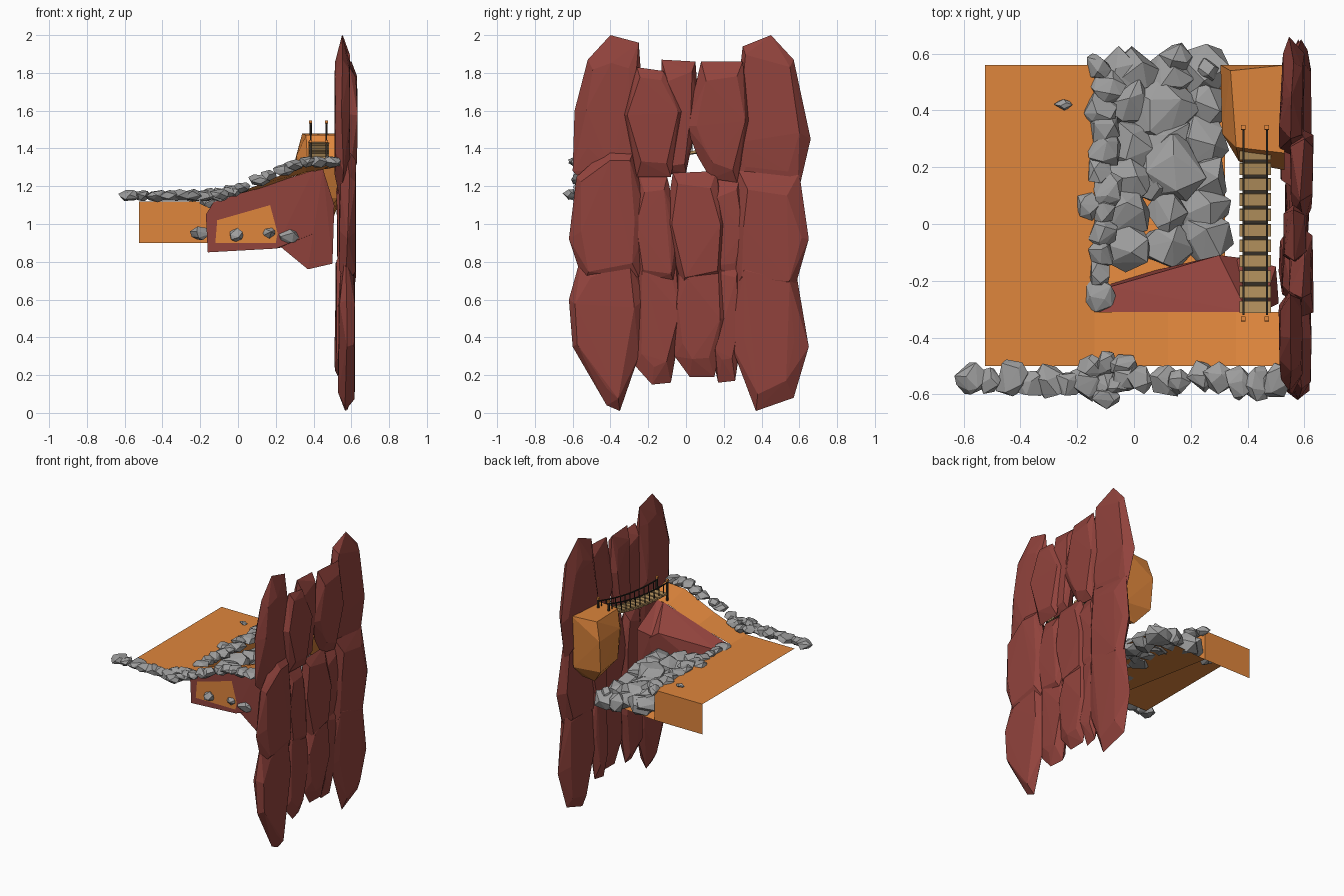
import bpy, bmesh, math, random
from mathutils import Vector, Euler

random.seed(7)
cube = bpy.data.objects.get("Cube")
if cube:
    bpy.data.objects.remove(cube)


def material(name, r, g, b):
    m = bpy.data.materials.new(name)
    m.use_nodes = True
    m.diffuse_color = (r, g, b, 1)
    m.node_tree.nodes["Principled BSDF"].inputs["Base Color"].default_value = (r, g, b, 1)
    return m


RED = material("red_stone", .285, .056, .046)
ORANGE = material("orange_sand", .74, .24, .046)
GREY = material("grey_rock", .34, .34, .34)
TAN = material("tan_wood", .5, .31, .12)
DARK = material("dark_rope", .035, .028, .02)


def finish(name, bm, mat):
    mesh = bpy.data.meshes.new(name)
    bm.to_mesh(mesh)
    bm.free()
    mesh.materials.append(mat)
    obj = bpy.data.objects.new(name, mesh)
    bpy.context.collection.objects.link(obj)
    return obj


def add_hull(bm, points):
    """Wrap a faceted convex stone around the points."""
    verts = [bm.verts.new(p) for p in points]
    res = bmesh.ops.convex_hull(bm, input=verts)
    loose = [v for v in set(res["geom_interior"] + res["geom_unused"])
             if isinstance(v, bmesh.types.BMVert)]
    bmesh.ops.delete(bm, geom=loose, context='VERTS')


def add_rock(bm, center, size, count=14):
    """Random faceted boulder with half extents given by size."""
    turn = Euler((random.uniform(-.25, .25), random.uniform(-.25, .25), random.uniform(0, 6)))
    points = []
    for i in range(count):
        h = 1 - 2 * (i + .5) / count
        a = i * 2.4 + random.uniform(-.5, .5)
        r = math.sqrt(1 - h * h)
        p = Vector((r * math.cos(a), r * math.sin(a), h)) * random.uniform(.85, 1.15)
        p.rotate(turn)
        points.append(Vector(center) + Vector(p[i] * size[i] for i in range(3)))
    add_hull(bm, points)


def add_sheet(bm, *points):
    bm.faces.new([bm.verts.new(p) for p in points])


def add_beam(bm, start, end, width, height):
    """Box running between two points that share an x."""
    a, b = Vector(start), Vector(end)
    d = b - a
    box = bmesh.ops.create_cube(bm, size=1)["verts"]
    rot = d.to_track_quat('Y', 'Z')
    for v in box:
        v.co = (a + b) / 2 + rot @ Vector((v.co.x * width, v.co.y * d.length, v.co.z * height))


# Cliff wall: slabs given by their side outline (y, z)
def slab(name, x, outline, half=.042):
    cy = sum(p[0] for p in outline) / len(outline)
    cz = sum(p[1] for p in outline) / len(outline)
    points = []
    for y, z in outline:
        points.append((x + random.uniform(-.012, .012), y, z))
        for side in (-1, 1):
            k = random.uniform(.6, .88)
            points.append((x + side * half * random.uniform(.7, 1.1),
                           cy + (y - cy) * k, cz + (z - cz) * k))
    bm = bmesh.new()
    add_hull(bm, points)
    finish(name, bm, RED)


slab("cliff_top_front", .555, [(-.4, 2), (-.25, 1.96), (-.24, 1.82), (-.28, 1.58), (-.22, 1.3),
                               (-.4, 1.1), (-.6, 1.28), (-.59, 1.6), (-.52, 1.87)])
slab("cliff_top_a", .59, [(-.26, 1.83), (-.12, 1.81), (-.01, 1.6), (-.08, 1.25), (-.26, 1.25), (-.33, 1.58)])
slab("cliff_top_b", .57, [(-.13, 1.87), (.05, 1.86), (.07, 1.6), (0, 1.27), (-.14, 1.26), (-.13, 1.6)])
slab("cliff_top_c", .59, [(.08, 1.86), (.3, 1.86), (.34, 1.55), (.27, 1.22), (.13, 1.24), (.06, 1.36), (0, 1.52)])
slab("cliff_top_back", .555, [(.3, 1.94), (.45, 2), (.57, 1.87), (.66, 1.45), (.59, 1.15),
                              (.27, 1.18), (.24, 1.4), (.31, 1.65)])
slab("cliff_mid_front", .58, [(-.4, 1.41), (-.28, 1.38), (-.2, 1), (-.25, .72), (-.54, .68),
                              (-.62, .92), (-.58, 1.25)])
slab("cliff_low_front", .575, [(-.35, .01), (-.42, .04), (-.6, .35), (-.62, .6), (-.55, .85),
                               (-.28, .86), (-.22, .6), (-.25, .3)])
slab("cliff_mid_a", .565, [(-.25, 1.27), (-.1, 1.25), (-.04, 1), (-.06, .68), (-.25, .68), (-.28, 1)])
slab("cliff_low_a", .555, [(-.26, .86), (-.06, .86), (-.01, .55), (-.08, .16), (-.18, .15), (-.27, .25)])
slab("cliff_mid_b", .58, [(-.07, 1.27), (.16, 1.28), (.21, 1), (.19, .7), (-.02, .66), (-.11, 1)])
slab("cliff_low_b", .57, [(-.02, .84), (.19, .84), (.22, .5), (.15, .19), (.02, .19), (-.06, .3), (-.07, .6)])
slab("cliff_mid_c", .565, [(.13, 1.24), (.29, 1.27), (.32, .95), (.28, .68), (.15, .68), (.15, 1)])
slab("cliff_low_c", .555, [(.15, .84), (.29, .84), (.31, .5), (.26, .17), (.17, .16), (.14, .3)])
slab("cliff_mid_back", .58, [(.28, 1.28), (.6, 1.27), (.65, .92), (.57, .64), (.26, .66), (.23, 1)])
slab("cliff_low_back", .575, [(.37, .01), (.57, .08), (.65, .35), (.58, .76), (.28, .84), (.24, .6), (.23, .38)])

# Sand ground: plateau, rising front strip, back drop and sunken ramp
bm = bmesh.new()
W, I, F, B, Z = -.525, -.14, -.5, .56, 1.12
add_sheet(bm, (W, F, Z), (I, F, Z), (I, B, Z), (W, B, Z))
# Each station is x, height at the front edge, height at the rim
strip = [(I, Z, Z), (.12, 1.21, 1.19), (.36, 1.32, 1.275), (.52, 1.33, 1.3)]
for (xa, fa, ra), (xb, fb, rb) in zip(strip, strip[1:]):
    add_sheet(bm, (xa, F, fa), (xb, F, fb), (xb, -.31, rb), (xa, -.31, ra))
add_sheet(bm, (W, B, .9), (W, B, Z), (I, B, Z), (I, B, .9))
add_sheet(bm, (I, -.31, 1.02), (.32, -.2, 1.02), (.32, B, .93), (I, B, .9))
add_sheet(bm, (I, -.31, 1.02), (I, B, .9), (I, B, Z), (I, -.31, Z))
finish("sand_ground", bm, ORANGE)

# Red bluff below the front strip, with a buttress beside the cliff
bm = bmesh.new()
add_hull(bm, [(-.16, -.31, .85), (-.17, -.31, 1.05), (-.13, -.31, 1.115), (.12, -.31, 1.185),
              (.4, -.31, 1.285), (.4, -.3, .95), (.2, -.31, .87),
              (-.08, -.22, 1.1), (-.08, -.2, .9), (.3, -.11, 1.16), (.38, -.12, 1.1), (.35, -.12, .9)])
add_hull(bm, [(.2, -.3, .9), (.22, -.3, 1.2), (.36, -.31, 1.27), (.45, -.31, 1.29), (.51, -.28, 1.1),
              (.5, -.27, .79), (.37, -.29, .76), (.24, -.15, .88), (.37, -.12, 1.12),
              (.5, -.15, 1.12), (.5, -.15, .82), (.37, -.14, .8)])
finish("red_bluff", bm, RED)
bm = bmesh.new()
add_sheet(bm, (-.12, -.315, .9), (.2, -.315, .9), (.21, -.315, .95), (.17, -.315, 1.1), (-.11, -.315, 1.02))
finish("bluff_sand_panel", bm, ORANGE)

# Sand pillar behind the bridge
bm = bmesh.new()
add_hull(bm, [(.34, .54, 1.48), (.53, .56, 1.48), (.53, .25, 1.47), (.36, .27, 1.47),
              (.305, .56, 1.35), (.31, .32, 1.36), (.37, .22, 1.3), (.53, .19, 1.3),
              (.31, .54, 1.12), (.34, .3, 1.12), (.53, .54, 1.1), (.53, .26, 1.14),
              (.4, .48, 1.01), (.5, .48, 1.02), (.45, .36, 1.03)])
finish("sand_pillar", bm, ORANGE)


# Rocks along the front edge
def edge_height(x):
    return 1.15 + max(0, min(.18, (x + .08) * .43))


bm = bmesh.new()
for i in range(17):
    x = -.57 + i * .067 + random.uniform(-.01, .01)
    s = random.uniform(.048, .07)
    add_rock(bm, (x, -.55 + random.uniform(-.015, .015), edge_height(x)), (s, s, .032))
for x, y in ((-.1, -.49), (-.15, -.5), (-.04, -.5), (-.1, -.61), (-.06, -.56)):
    add_rock(bm, (x, y, edge_height(x) + .01), (.05, .045, .032))
finish("front_edge_rocks", bm, GREY)

# Ridge of rocks on the plateau rim
bm = bmesh.new()
for i in range(12):
    y = -.25 + i * .073
    s = random.uniform(.05, .075)
    add_rock(bm, (-.11 + random.uniform(-.02, .02), y, 1.115), (s * .9, s, .035))
add_rock(bm, (-.165, .065, 1.12), (.05, .05, .03))
add_rock(bm, (-.25, .42, 1.13), (.03, .018, .014))
finish("ridge_rocks", bm, GREY)

# Boulder pile over the ramp, stepping down away from the ridge
bm = bmesh.new()
for row in range(6):
    for col in range(3):
        x = -.03 + col * .14 + random.uniform(-.015, .015)
        y = -.08 + row * .122 + random.uniform(-.02, .02)
        s = random.uniform(.085, .11)
        add_rock(bm, (x, y, 1.045 - .02 * col - .12 * max(0, y)), (min(s, .365 - x), s, .065))
for x, y, s in ((.1, .39, .13), (0, .53, .11), (.14, .2, .12), (.15, .58, .065), (.26, .54, .05)):
    add_rock(bm, (x, y, 1.06 - .17 * y), (s, s, .07))
finish("boulder_pile", bm, GREY)

# Stones sticking out below
bm = bmesh.new()
for x, y, z, s in ((-.2, .5, .95, .055), (-.01, -.3, .94, .05), (.17, -.3, .955, .04), (.27, -.29, .935, .065)):
    add_rock(bm, (x, y, z), (s, .05, s * .75))
finish("lower_stones", bm, GREY)


# Rope bridge: planks, ropes and posts
def deck(y):
    t = (y + .32) / .65
    return 1.35 + .1 * t - .1 * t * (1 - t)


bridge = (.385, .468)
planks, ropes, posts = bmesh.new(), bmesh.new(), bmesh.new()
STEPS = 12
ys = [-.32 + .65 * i / STEPS for i in range(STEPS + 1)]
for ya, yb in zip(ys, ys[1:]):
    mid = (ya + yb) / 2
    add_beam(planks, (.427, mid - .021, deck(mid - .021)), (.427, mid + .021, deck(mid + .021)), .11, .014)
    for x in bridge:
        for lift in (-.008, .07):
            add_beam(ropes, (x, ya, deck(ya) + lift), (x, yb, deck(yb) + lift), .007, .007)
        add_beam(ropes, (x, mid, deck(mid)), (x, mid + .001, deck(mid) + .07), .005, .005)
    add_beam(ropes, (.427, yb - .006, deck(yb) - .008), (.427, yb + .006, deck(yb) - .008), .08, .005)
for x in bridge:
    for y in (-.335, .34):
        z = deck(y)
        add_beam(ropes, (x, y, z - .06), (x, y + .001, z + .08), .012, .012)
        add_beam(posts, (x, y, z + .08), (x, y + .001, z + .095), .016, .016)
finish("bridge_planks", planks, TAN)
finish("bridge_ropes", ropes, DARK)
finish("bridge_post_caps", posts, ORANGE)
